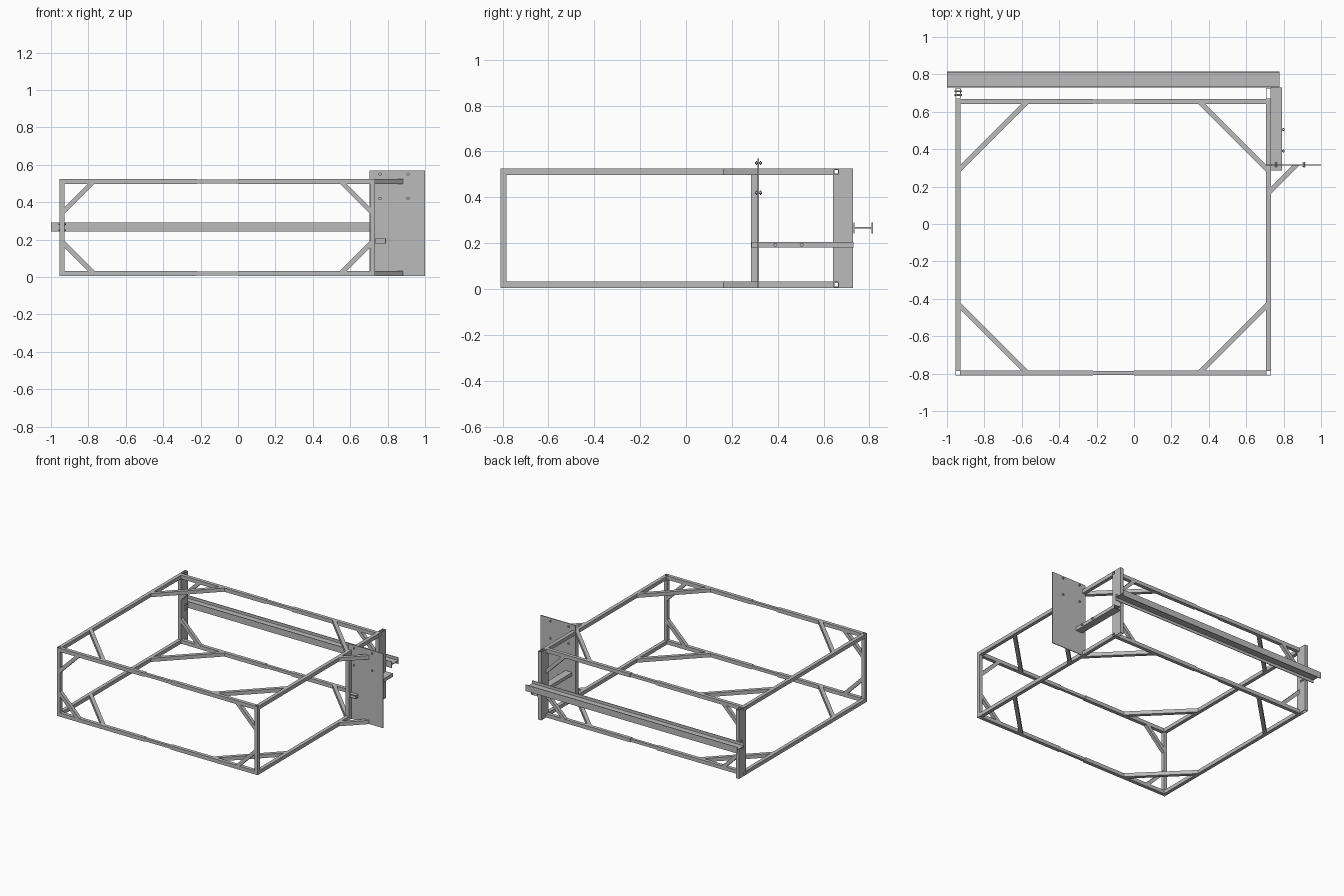
import bpy, bmesh
from mathutils import Vector

cube = bpy.data.objects.get("Cube")
if cube:
    bpy.data.objects.remove(cube, do_unlink=True)

steel = bpy.data.materials.new("grey steel")
steel.use_nodes = True
GREY = (0.5, 0.5, 0.5, 1)
steel.diffuse_color = GREY
steel.node_tree.nodes["Principled BSDF"].inputs["Base Color"].default_value = GREY


def finish(name, bm):
    bmesh.ops.recalc_face_normals(bm, faces=bm.faces)
    mesh = bpy.data.meshes.new(name)
    bm.to_mesh(mesh)
    bm.free()
    mesh.materials.append(steel)
    obj = bpy.data.objects.new(name, mesh)
    bpy.context.collection.objects.link(obj)
    return obj


def prism(name, points, axis, lo, hi):
    """Extrude a flat outline along an axis; points use the other two axes in order."""
    def place(p, t):
        co = list(p)
        co.insert(axis, t)
        return Vector(co)
    bm = bmesh.new()
    a = [bm.verts.new(place(p, lo)) for p in points]
    b = [bm.verts.new(place(p, hi)) for p in points]
    bm.faces.new(a)
    bm.faces.new(b)
    n = len(points)
    for i in range(n):
        j = (i + 1) % n
        bm.faces.new((a[i], a[j], b[j], b[i]))
    return finish(name, bm)


def box(name, x, y, z):
    return prism(name, [(x[0], y[0]), (x[1], y[0]), (x[1], y[1]), (x[0], y[1])], 2, *z)


def tube(name, x, y, z, axis, wall=0.003):
    """Open-ended rectangular tube running along one axis."""
    spans = [x, y, z]
    lo, hi = spans.pop(axis)
    (u0, u1), (v0, v1) = spans
    bm = bmesh.new()
    rings = []
    for t in (lo, hi):
        for w in (0, wall):
            ring = []
            for u, v in ((u0+w, v0+w), (u1-w, v0+w), (u1-w, v1-w), (u0+w, v1-w)):
                co = [u, v]
                co.insert(axis, t)
                ring.append(bm.verts.new(co))
            rings.append(ring)
    out0, in0, out1, in1 = rings
    for p, q in ((out0, out1), (out1, in1), (in1, in0), (in0, out0)):
        for i in range(4):
            j = (i + 1) % 4
            bm.faces.new((p[i], p[j], q[j], q[i]))
    return finish(name, bm)


def brace(name, corner, signs, outer, inner, axis, span):
    """Diagonal bar with mitred ends across a square corner."""
    (u, v), (su, sv) = corner, signs
    pts = [(u + su*outer, v), (u + su*inner, v), (u, v + sv*inner), (u, v + sv*outer)]
    return prism(name, pts, axis, *span)


def bolt(name, centre, axis, length):
    """Shank with a hexagonal head and nut."""
    bm = bmesh.new()
    turn = Vector((0, 0, 1)).rotation_difference(Vector([i == axis for i in range(3)])).to_matrix().to_4x4()
    for radius, depth, shift in ((0.005, length, 0), (0.009, 0.005, 0.3), (0.009, 0.005, -0.3)):
        part = bmesh.ops.create_cone(bm, cap_ends=True, segments=6, radius1=radius,
                                     radius2=radius, depth=depth)["verts"]
        bmesh.ops.translate(bm, verts=part, vec=(0, 0, shift * length))
    bmesh.ops.transform(bm, matrix=turn, verts=bm.verts)
    bmesh.ops.translate(bm, verts=bm.verts, vec=centre)
    return finish(name, bm)


# Main frame limits: outer and inner faces of the square tubes
XL, XLI, XRI, XR = -0.955, -0.928, 0.706, 0.733
YF, YFI, YBI, YB = -0.81, -0.783, 0.642, 0.669
LEVELS = {"lower": (0.005, 0.033), "upper": (0.497, 0.525)}
GAP = (-0.22, 0.0)
SIDES = {"right": (XL, XLI), "left": (XRI, XR)}

for level, z in LEVELS.items():
    inset = (z[0] + 0.003, z[1] - 0.003)
    for end, y, x0, x1 in (("front", (YF, YFI), XLI, XRI), ("back", (YB - 0.027, YB), XL, XR)):
        # Cross rails in two halves, joined by a slimmer splice
        tube(f"{level}_{end}_rail_right", (x0, GAP[0]), y, z, 0)
        tube(f"{level}_{end}_rail_left", (GAP[1], x1), y, z, 0)
        tube(f"{level}_{end}_splice", (-0.295, 0.07), (y[0] + 0.003, y[1] - 0.003), inset, 0)
    for side, x in SIDES.items():
        tube(f"{level}_{side}_rail", x, (YFI, YBI), z, 1)
    # Horizontal corner braces
    for side, cx, sx in (("right", XLI, 1), ("left", XRI, -1)):
        for end, cy, sy in (("front", YFI, 1), ("back", YBI, -1)):
            brace(f"{level}_{side}_{end}_brace", (cx, cy), (sx, sy), 0.363, 0.325, 2, z)
    # Outrigger struts that hold the plate
    brace(f"{level}_plate_strut", (XR, 0.313), (1, -1), 0.15, 0.112, 2, z)

# Corner posts with upright braces in the front and back faces
for side, x in SIDES.items():
    tube(f"{side}_front_post", x, (YF, YFI), (0.005, 0.525), 2)
    tube(f"{side}_back_post", x, (YBI, YB), (0.033, 0.497), 2)
    tube(f"{side}_beam_post", x, (YB, 0.728), (0.005, 0.525), 2)
    cx, sx = (XLI, 1) if side == "right" else (XRI, -1)
    for end, y in (("front", (YF, YFI)), ("back", (YBI, YB))):
        for level, cz, sz in (("lower", 0.033, 1), ("upper", 0.497, -1)):
            brace(f"{side}_{end}_{level}_upright_brace", (cx, cz), (sx, sz), 0.16, 0.123, 1, y)

# Post behind the plate, and the plate with its bolts
tube("plate_post", (XRI, XR), (0.284, 0.312), (0.033, 0.497), 2)
box("mounting_plate", (0.703, 1.0), (0.313, 0.319), (0.005, 0.57))
for x in (0.76, 0.91):
    for z in (0.42, 0.55):
        bolt("plate_bolt", (x, 0.316, z), 1, 0.03)

# Side bar through the plate
tube("side_bar", (XR, 0.79), (0.285, 0.73), (0.18, 0.206), 1)
for y in (0.39, 0.505):
    bolt("side_bar_bolt", (0.79, y, 0.193), 0, 0.03)

# Long beam across the back: two upright flanges and a flat web
BEAM = (-1.0, 0.778)
box("beam_inner_flange", BEAM, (0.73, 0.735), (0.243, 0.291))
box("beam_outer_flange", BEAM, (0.81, 0.815), (0.243, 0.291))
box("beam_web", BEAM, (0.735, 0.81), (0.264, 0.27))

# Bolts in the right beam post
for y in (0.69, 0.71):
    for z in (0.25, 0.283):
        bolt("beam_post_bolt", (-0.94, y, z), 0, 0.042)
